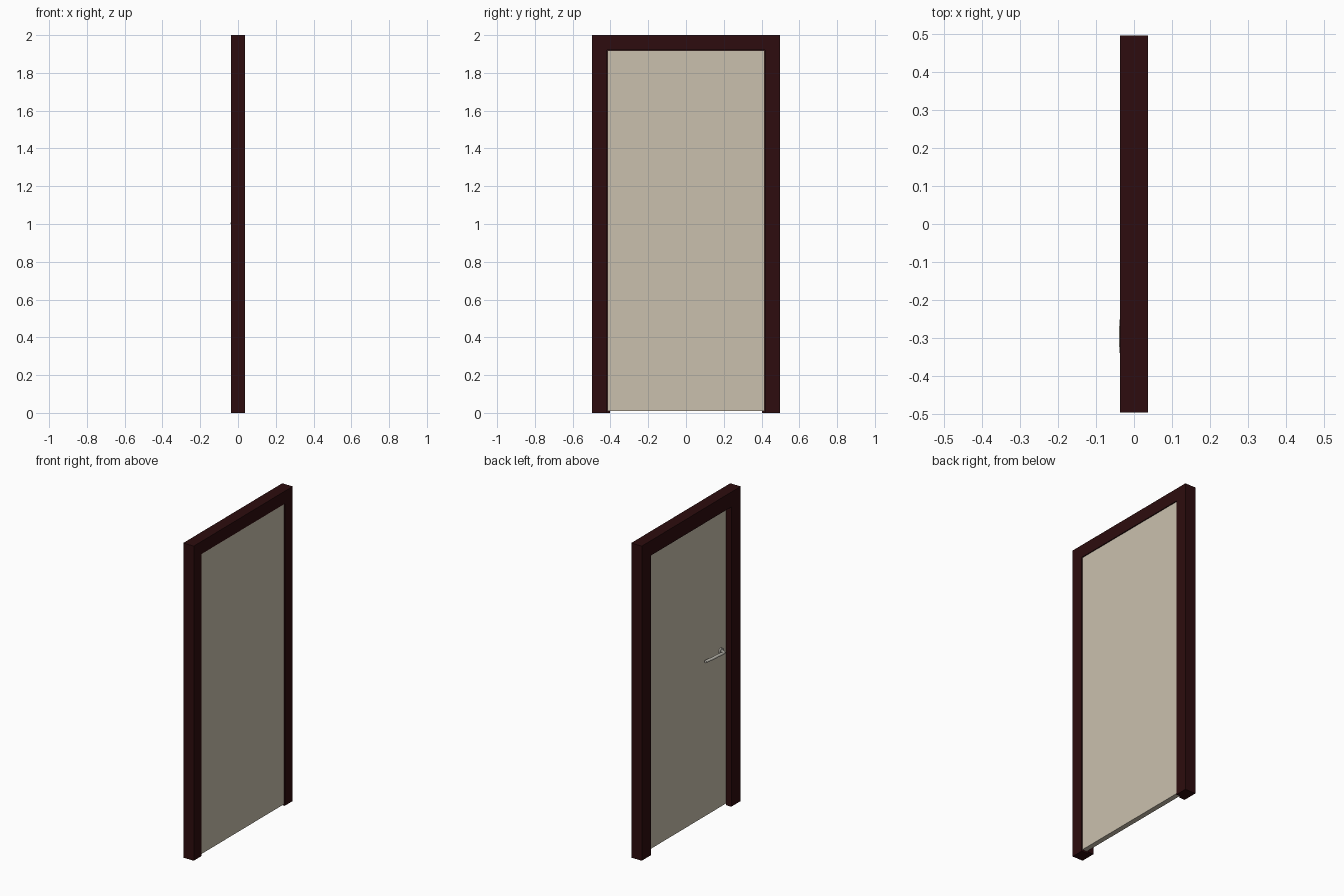
import bpy, math
from mathutils import Vector

if "Cube" in bpy.data.objects:
    bpy.data.objects.remove(bpy.data.objects["Cube"])


def material(name, rgb):
    m = bpy.data.materials.new(name)
    m.diffuse_color = (*rgb, 1)
    m.use_nodes = True
    m.node_tree.nodes["Principled BSDF"].inputs["Base Color"].default_value = m.diffuse_color
    return m


WOOD = material("dark red wood", (0.026, 0.0037, 0.0044))
CREAM = material("cream panel", (0.59, 0.53, 0.42))
METAL = material("satin metal", (0.55, 0.53, 0.47))


def mesh_object(name, verts, faces, mat):
    me = bpy.data.meshes.new(name)
    me.from_pydata(verts, [], faces)
    me.materials.append(mat)
    ob = bpy.data.objects.new(name, me)
    bpy.context.collection.objects.link(ob)
    return ob


def box(name, lo, hi, mat):
    bpy.ops.mesh.primitive_cube_add(size=1)
    ob = bpy.context.object
    ob.name = name
    ob.location = [(a + b) / 2 for a, b in zip(lo, hi)]
    ob.scale = [b - a for a, b in zip(lo, hi)]
    ob.data.materials.append(mat)
    return ob


# Frame: a rebated L section swept up, across and down with mitred corners.
# Section points are (x, half opening width, opening height).
section = [(-0.037, 0.497, 2.0), (-0.037, 0.402, 1.905), (0.0, 0.402, 1.905),
           (0.0, 0.417, 1.92), (0.037, 0.417, 1.92), (0.037, 0.497, 2.0)]
n = len(section)
verts = []
for side, top in ((-1, 0), (-1, 1), (1, 1), (1, 0)):
    verts += [(x, side * w, h * top) for x, w, h in section]
faces = [(r * n + i, r * n + (i + 1) % n, (r + 1) * n + (i + 1) % n, (r + 1) * n + i)
         for r in range(3) for i in range(n)]
faces += [tuple(reversed(range(n))), tuple(range(3 * n, 4 * n))]
frame = mesh_object("door_frame", verts, faces, WOOD)
bpy.context.view_layer.objects.active = frame
frame.select_set(True)
bpy.ops.object.mode_set(mode='EDIT')
bpy.ops.mesh.select_all(action='SELECT')
bpy.ops.mesh.normals_make_consistent(inside=False)
bpy.ops.object.mode_set(mode='OBJECT')

# Door leaf resting against the stop
box("door_leaf", (0.001, -0.415, 0.01), (0.033, 0.415, 1.918), CREAM)

# Round plate behind the lever
bpy.ops.mesh.primitive_cylinder_add(vertices=24, radius=0.02, depth=0.008,
                                    location=(-0.003, -0.35, 1.0),
                                    rotation=(0, math.pi / 2, 0))
plate = bpy.context.object
plate.name = "handle_plate"
plate.data.materials.append(METAL)
bpy.ops.object.shade_smooth_by_angle()

# Lever: neck out from the door, then a gently bowed grip
cu = bpy.data.curves.new("handle_lever", 'CURVE')
cu.dimensions = '3D'
cu.bevel_depth = 0.009
cu.bevel_resolution = 2
cu.use_fill_caps = True
path = [(0, -0.35, 1.0), (-0.02, -0.35, 1.0), (-0.029, -0.34, 1.0),
        (-0.031, -0.31, 1.004), (-0.03, -0.27, 1.006),
        (-0.026, -0.22, 1.006), (-0.018, -0.17, 1.006)]
sp = cu.splines.new('POLY')
sp.points.add(len(path) - 1)
for p, co in zip(sp.points, path):
    p.co = (*co, 1)
cu.materials.append(METAL)
lever = bpy.data.objects.new("handle_lever", cu)
bpy.context.collection.objects.link(lever)
